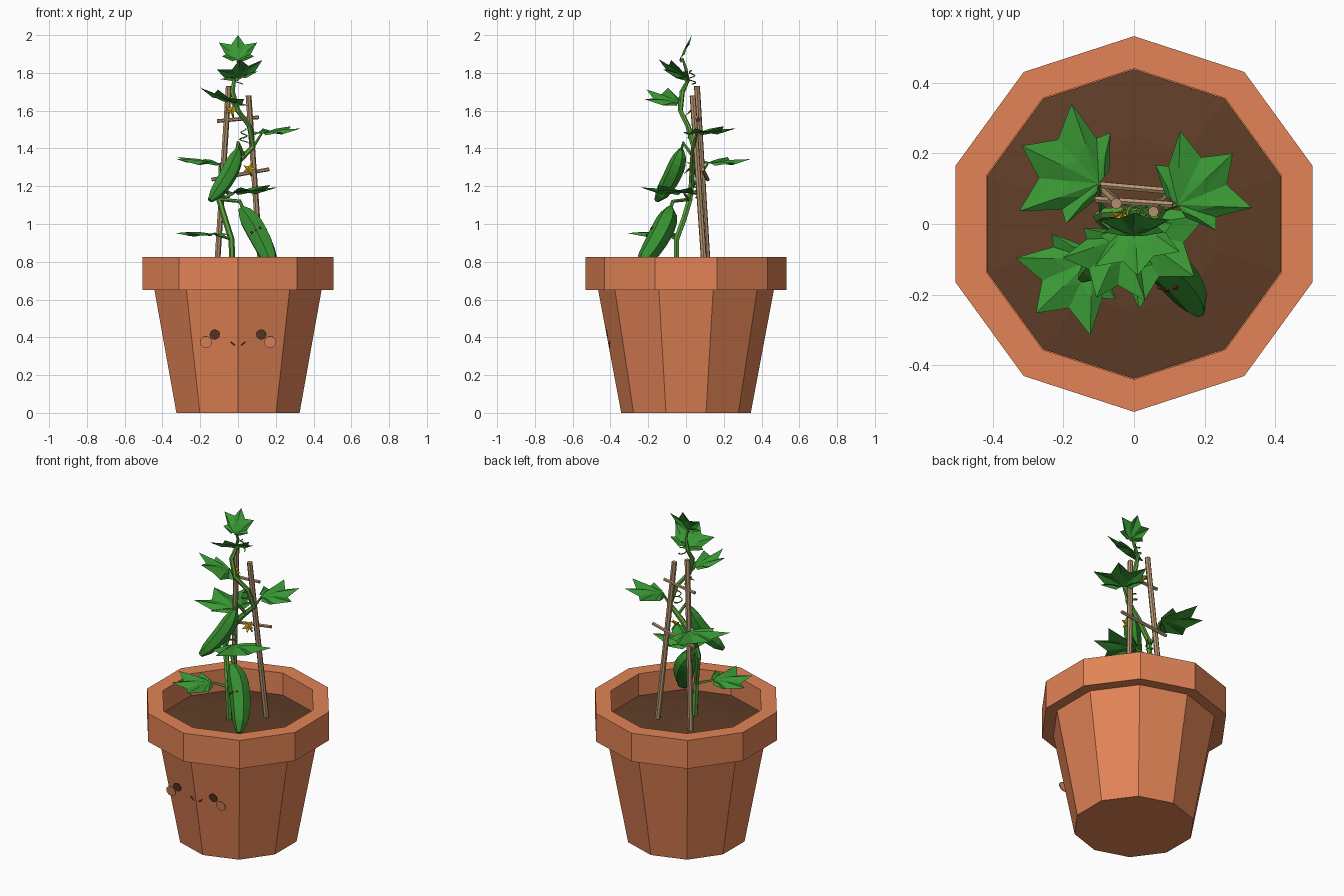
import bpy, bmesh, math
from mathutils import Vector, Quaternion, Matrix

cube = bpy.data.objects.get("Cube")
if cube:
    bpy.data.objects.remove(cube, do_unlink=True)


def material(name, *rgb):
    m = bpy.data.materials.new(name)
    m.use_nodes = True
    color = (*rgb, 1)
    m.diffuse_color = color
    m.node_tree.nodes["Principled BSDF"].inputs["Base Color"].default_value = color
    return m


terracotta = material("terracotta", .76, .23, .093)
soil_brown = material("soil brown", .118, .048, .021)
leaf_green = material("leaf green", .042, .32, .035)
fruit_green = material("fruit green", .038, .28, .03)
stem_green = material("stem green", .10, .36, .045)
wood = material("bamboo wood", .47, .30, .165)
yellow = material("flower yellow", .85, .48, .01)
dark = material("dark brown", .105, .042, .02)
blush = material("cheek blush", .84, .27, .12)
red = material("dark red", .32, .02, .012)


def finish(name, bm, mat):
    mesh = bpy.data.meshes.new(name)
    bm.to_mesh(mesh)
    bm.free()
    mesh.materials.append(mat)
    obj = bpy.data.objects.new(name, mesh)
    bpy.context.collection.objects.link(obj)
    return obj


def lathe(name, profile, mat, sides=10):
    """Closed turned shape; profile points with zero radius become poles."""
    bm = bmesh.new()
    rings = []
    for r, z in profile:
        if r == 0:
            rings.append([bm.verts.new((0, 0, z))] * sides)
        else:
            angles = [math.pi / 2 + 2 * math.pi * k / sides for k in range(sides)]
            rings.append([bm.verts.new((r * math.cos(a), r * math.sin(a), z)) for a in angles])
    for a, b in zip(rings, rings[1:]):
        for k in range(sides):
            j = (k + 1) % sides
            bm.faces.new(list(dict.fromkeys([a[k], a[j], b[j], b[k]])))
    bmesh.ops.recalc_face_normals(bm, faces=bm.faces)
    return finish(name, bm, mat)


def tube(name, path, radii, mat, sides=6, ridge=1.0):
    """Tube along a path; ridge scales every other side for a ribbed skin."""
    path = [Vector(p) for p in path]
    if not isinstance(radii, list):
        radii = [radii] * len(path)
    bm = bmesh.new()
    rings = []
    spin, last = Quaternion(), Vector((0, 0, 1))
    for i, p in enumerate(path):
        tangent = (path[min(i + 1, len(path) - 1)] - path[max(i - 1, 0)]).normalized()
        spin = last.rotation_difference(tangent) @ spin
        last = tangent
        ring = []
        for k in range(sides):
            a = 2 * math.pi * k / sides
            r = radii[i] * (ridge if k % 2 else 1)
            ring.append(bm.verts.new(p + spin @ Vector((r * math.cos(a), r * math.sin(a), 0))))
        rings.append(ring)
    for a, b in zip(rings, rings[1:]):
        for k in range(sides):
            j = (k + 1) % sides
            bm.faces.new((a[k], a[j], b[j], b[k]))
    bm.faces.new(rings[0][::-1])
    bm.faces.new(rings[-1])
    bmesh.ops.recalc_face_normals(bm, faces=bm.faces)
    return finish(name, bm, mat)


def plate(name, center, normal, radius, mat, sides=12):
    bm = bmesh.new()
    turn = Vector(normal).to_track_quat('Z', 'Y').to_matrix().to_4x4()
    bmesh.ops.create_cone(bm, cap_ends=True, segments=sides, radius1=radius, radius2=radius,
                          depth=.006, matrix=Matrix.Translation(center) @ turn)
    return finish(name, bm, mat)


def bezier(a, b, c, n):
    a, b, c = Vector(a), Vector(b), Vector(c)
    return [a * (1 - t) ** 2 + b * 2 * t * (1 - t) + c * t * t for t in (i / n for i in range(n + 1))]


# Pot with rim, and the slightly domed soil
lathe("pot", [(0, 0), (.343, 0), (.465, .65), (.532, .65), (.532, .825),
              (.44, .825), (.44, .66), (0, .66)], terracotta)
lathe("soil", [(0, .725), (.25, .715), (.438, .69), (.438, .665), (0, .665)], soil_brown)

# Face on the front of the pot
tilt = Vector((0, -1, -.188))


def front_y(z):
    return -(.343 + .188 * z) + .004


for side, tag in ((-1, "right"), (1, "left")):
    plate(tag + "_eye", (side * .123, front_y(.415), .415), tilt, .027, dark)
    plate(tag + "_cheek", (side * .17, front_y(.375), .375), tilt, .032, blush)
smile = []
for i in range(9):
    a = math.pi * (1.15 + .7 * i / 8)
    z = .392 + .036 * math.sin(a)
    smile.append((.042 * math.cos(a), front_y(z) + .004, z))
tube("smile", smile, .004, dark, 5)

# Bamboo trellis
tube("right_pole", [(-.117, .12, .69), (-.05, .058, 1.73)], .016, wood, 7)
tube("left_pole", [(.125, .103, .69), (.055, .035, 1.68)], .016, wood, 7)
tube("upper_crossbar", [(-.11, .07, 1.545), (.11, .055, 1.565)], .01, wood)
tube("lower_crossbar", [(-.14, .115, 1.235), (.165, .088, 1.29)], .01, wood)

# Main vine
tube("vine", [(-.025, -.05, .70), (-.035, -.05, .92), (-.07, -.01, 1.03), (-.1, .02, 1.13),
              (-.08, .03, 1.22), (0, .035, 1.33), (.08, .04, 1.41), (.06, .01, 1.52),
              (0, -.03, 1.6), (-.03, -.02, 1.7), (-.02, .01, 1.76), (0, 0, 1.82), (0, -.02, 1.88)],
     [.016] * 6 + [.014] * 4 + [.01, .008, .005], stem_green)

# Leaf outline as angle, reach and pleat height: half of it, mirrored below
HALF = [(0, 1, 0), (21, .69, -.07), (45, .98, 0), (62, .52, -.07), (77, .60, 0), (105, .2, -.04)]
OUTLINE = [(-a, r, h) for a, r, h in HALF[:0:-1]] + HALF


def leaf(name, base, heading, rise, roll, size, start):
    """Pleated five-lobed leaf with a stalk leading from the vine."""
    turn = (Matrix.Rotation(math.radians(heading), 4, 'Z') @ Matrix.Rotation(-math.radians(rise), 4, 'Y')
            @ Matrix.Rotation(math.radians(roll), 4, 'X'))
    bm = bmesh.new()
    hub = bm.verts.new((0, 0, 0))
    rim, mid = [], []
    for a, r, h in OUTLINE:
        d = Vector((math.cos(math.radians(a)), math.sin(math.radians(a)), 0))
        rim.append(bm.verts.new(d * r + Vector((0, 0, h))))
        mid.append(bm.verts.new(d * r * .5 + Vector((0, 0, h * .6 + .03))))
    for i in range(len(rim) - 1):
        bm.faces.new((hub, mid[i], mid[i + 1]))
        bm.faces.new((mid[i], rim[i], rim[i + 1]))
        bm.faces.new((mid[i], rim[i + 1], mid[i + 1]))
    bm.transform(Matrix.Translation(base) @ turn @ Matrix.Scale(size, 4))
    finish(name, bm, leaf_green)
    tube(name + "_stalk", [start, base], [.009, .006], stem_green, 5)


leaf("back_right_leaf", (-.1, .115, 1.32), 154, 8, 0, .245, (-.09, .025, 1.18))
leaf("back_left_leaf", (.125, .055, 1.48), 43, 10, 0, .215, (.075, .04, 1.4))
leaf("low_leaf", (-.12, -.10, .945), 224, 3, 0, .22, (-.035, -.05, .92))
leaf("middle_leaf", (-.02, -.01, 1.165), -36, 10, 0, .24, (-.1, .02, 1.12))
leaf("upper_leaf", (-.035, -.04, 1.645), 247, 20, -14, .195, (0, -.03, 1.6))
leaf("high_leaf", (.005, .005, 1.775), 272, 33, 14, .18, (-.01, .005, 1.76))
leaf("top_leaf", (0, -.032, 1.87), 90, 64, 0, .145, (0, -.02, 1.86))

# Ribbed fruits hanging on short stalks
SHAPE = [.3, .72, .93, 1, 1, .97, .9, .74, .3]


def fruit(name, a, b, c, radius, stalk):
    path = bezier(a, b, c, len(SHAPE) - 1)
    tube(name, path, [radius * s for s in SHAPE], fruit_green, 12, .88)
    tube(name + "_stalk", stalk + [path[1]], .01, stem_green, 6)
    return path


low = fruit("low_fruit", (.015, -.085, 1.085), (.11, -.10, .97), (.185, -.25, .77), .06,
            [(-.09, .01, 1.13), (.01, -.07, 1.12)])
fruit("high_fruit", (0, -.025, 1.395), (-.03, -.05, 1.26), (-.148, -.155, 1.125), .047,
      [(.03, .035, 1.36), (0, -.015, 1.43)])

# Tiny red face marks on the low fruit
axis = (low[5] - low[3]).normalized()
out = Vector((0, -1, 0))
out = (out - axis * out.dot(axis)).normalized()
across = out.cross(axis)
for i, s in enumerate((-.5, 0, .5)):
    d = (out + across * s).normalized()
    plate("fruit_mark_%d" % i, low[4] + d * .0585, d, .007, red, 8)

# Star flowers
for i, p in enumerate([(.06, .02, 1.285), (-.035, .03, 1.595)]):
    bm = bmesh.new()
    hub = bm.verts.new((0, 0, 0))
    ring = []
    for k in range(10):
        r = .018 if k % 2 else .04
        ring.append(bm.verts.new((r * math.cos(k * math.pi / 5), r * math.sin(k * math.pi / 5), .012)))
    for k in range(10):
        bm.faces.new((hub, ring[k], ring[(k + 1) % 10]))
    bm.transform(Matrix.Translation(p) @ Matrix.Rotation(math.radians(50), 4, 'X'))
    finish("flower_%d" % i, bm, yellow)
    tube("flower_stalk_%d" % i, [Vector(p) + Vector((.01, .02, -.03)), p], .005, stem_green, 5)

# Curled tendrils, tightening towards the tip
for i, (x, y, z) in enumerate([(.03, .03, 1.43), (.0, .03, 1.74), (-.07, .05, 1.14)]):
    coil = []
    for t in range(22):
        r = .024 - .0006 * t
        coil.append((x + r * math.cos(t * .6), y + r * math.sin(t * .6), z + .0035 * t))
    tube("tendril_%d" % i, coil, .0035, stem_green, 4)
